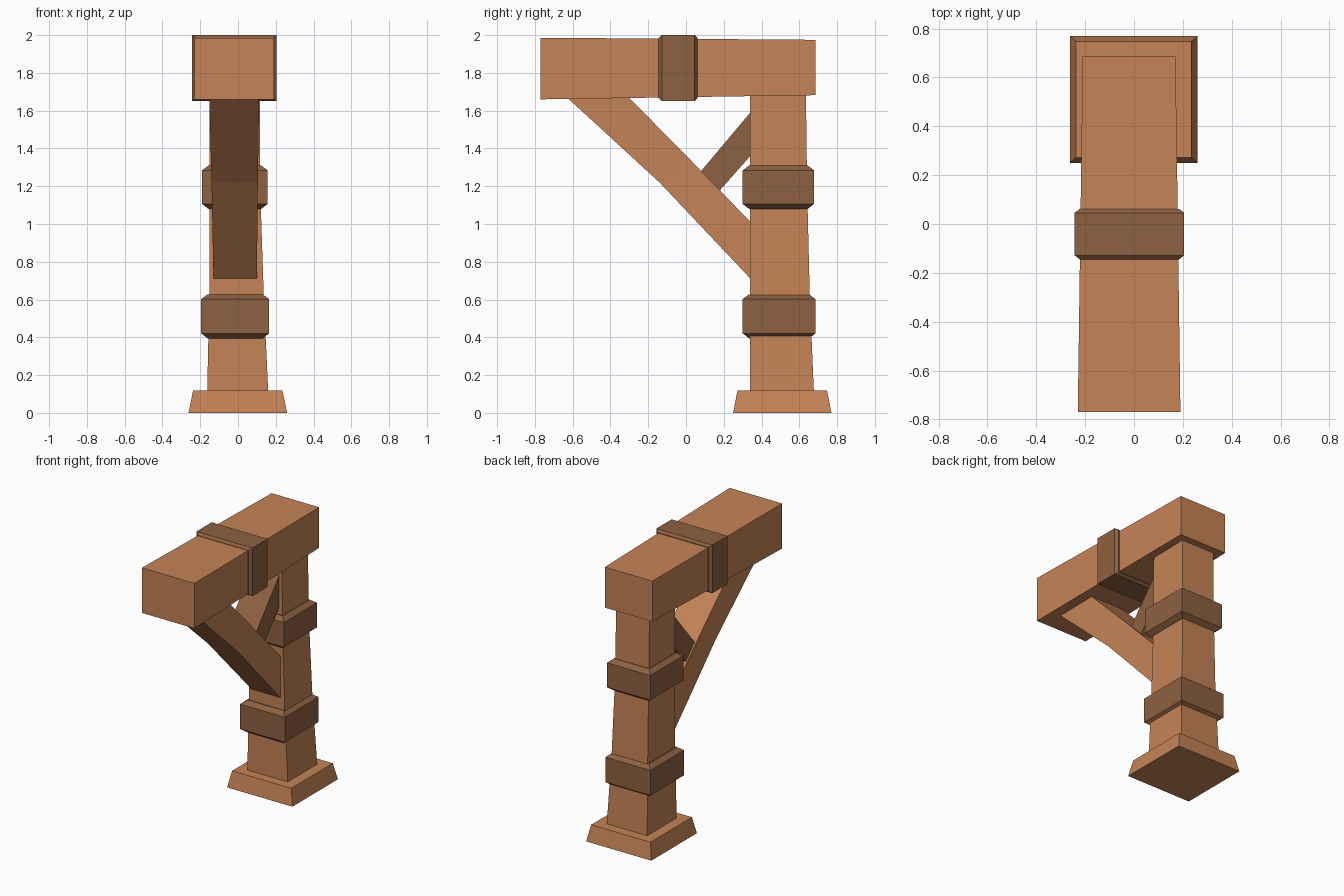
import bpy, bmesh

if "Cube" in bpy.data.objects:
    bpy.data.objects.remove(bpy.data.objects["Cube"])


def material(name, rgb):
    m = bpy.data.materials.new(name)
    m.diffuse_color = (*rgb, 1)
    m.use_nodes = True
    m.node_tree.nodes["Principled BSDF"].inputs["Base Color"].default_value = m.diffuse_color
    return m


wood = material("warm wood", (0.56, 0.228, 0.094))
dark = material("dark wood", (0.27, 0.120, 0.053))


def loft(name, rings, mat):
    """Skin a chain of four-cornered rings and cap both ends."""
    bm = bmesh.new()
    vr = [[bm.verts.new(p) for p in ring] for ring in rings]
    for a, b in zip(vr, vr[1:]):
        for i in range(4):
            j = (i + 1) % 4
            bm.faces.new((a[i], a[j], b[j], b[i]))
    bm.faces.new(vr[0])
    bm.faces.new(vr[-1])
    bmesh.ops.recalc_face_normals(bm, faces=bm.faces)
    me = bpy.data.meshes.new(name)
    bm.to_mesh(me)
    bm.free()
    me.materials.append(mat)
    ob = bpy.data.objects.new(name, me)
    bpy.context.collection.objects.link(ob)
    return ob


def level(z, x0, x1, y0, y1):
    """Horizontal ring for upright parts."""
    return [(x0, y0, z), (x1, y0, z), (x1, y1, z), (x0, y1, z)]


def upright(y, x0, x1, z0, z1):
    """Ring facing front for the beam parts."""
    return [(x0, y, z0), (x1, y, z0), (x1, y, z1), (x0, y, z1)]


def slanted(low, high, x0, x1):
    """Ring for the diagonal parts, from a lower and an upper (y, z) point."""
    return [(x0, *low), (x1, *low), (x1, *high), (x0, *high)]


# Tapered foot
loft("base", [level(0, -0.262, 0.26, 0.25, 0.77),
              level(0.118, -0.238, 0.235, 0.272, 0.747)], wood)

# Slightly crooked post
loft("post", [level(0.11, -0.163, 0.16, 0.34, 0.677),
              level(0.63, -0.152, 0.136, 0.34, 0.655),
              level(1.2, -0.15, 0.117, 0.34, 0.641),
              level(1.685, -0.152, 0.115, 0.34, 0.635)], wood)

# Chamfered bands round the post
for name, z0, z1, x0, x1, y0, y1 in (
        ("lower_band", 0.395, 0.628, -0.195, 0.165, 0.30, 0.685),
        ("upper_band", 1.08, 1.31, -0.19, 0.157, 0.30, 0.678)):
    c, h = 0.034, 0.026
    inner = (x0 + c, x1 - c, y0 + c, y1 - c)
    outer = (x0, x1, y0, y1)
    loft(name, [level(z0, *inner), level(z0 + h, *outer),
                level(z1 - h, *outer), level(z1, *inner)], dark)

# Top beam and its band
loft("beam", [upright(-0.77, -0.23, 0.19, 1.66, 1.986),
              upright(0.685, -0.21, 0.17, 1.682, 1.975)], wood)
inner = (-0.222, 0.184, 1.666, 1.984)
outer = (-0.243, 0.205, 1.652, 2.0)
loft("beam_band", [upright(-0.145, *inner), upright(-0.128, *outer),
                   upright(0.046, *outer), upright(0.062, *inner)], dark)

# Diagonal brace with a slight bend
loft("brace", [slanted((-0.63, 1.67), (-0.303, 1.67), -0.152, 0.112),
               slanted((-0.14, 1.22), (0.02, 1.343), -0.14, 0.105),
               slanted((0.342, 0.71), (0.342, 1.01), -0.13, 0.10)], wood)

# Short strut between brace and post
loft("strut", [slanted((0.163, 1.16), (0.063, 1.26), -0.125, 0.09),
               slanted((0.342, 1.362), (0.342, 1.592), -0.125, 0.09)], dark)
